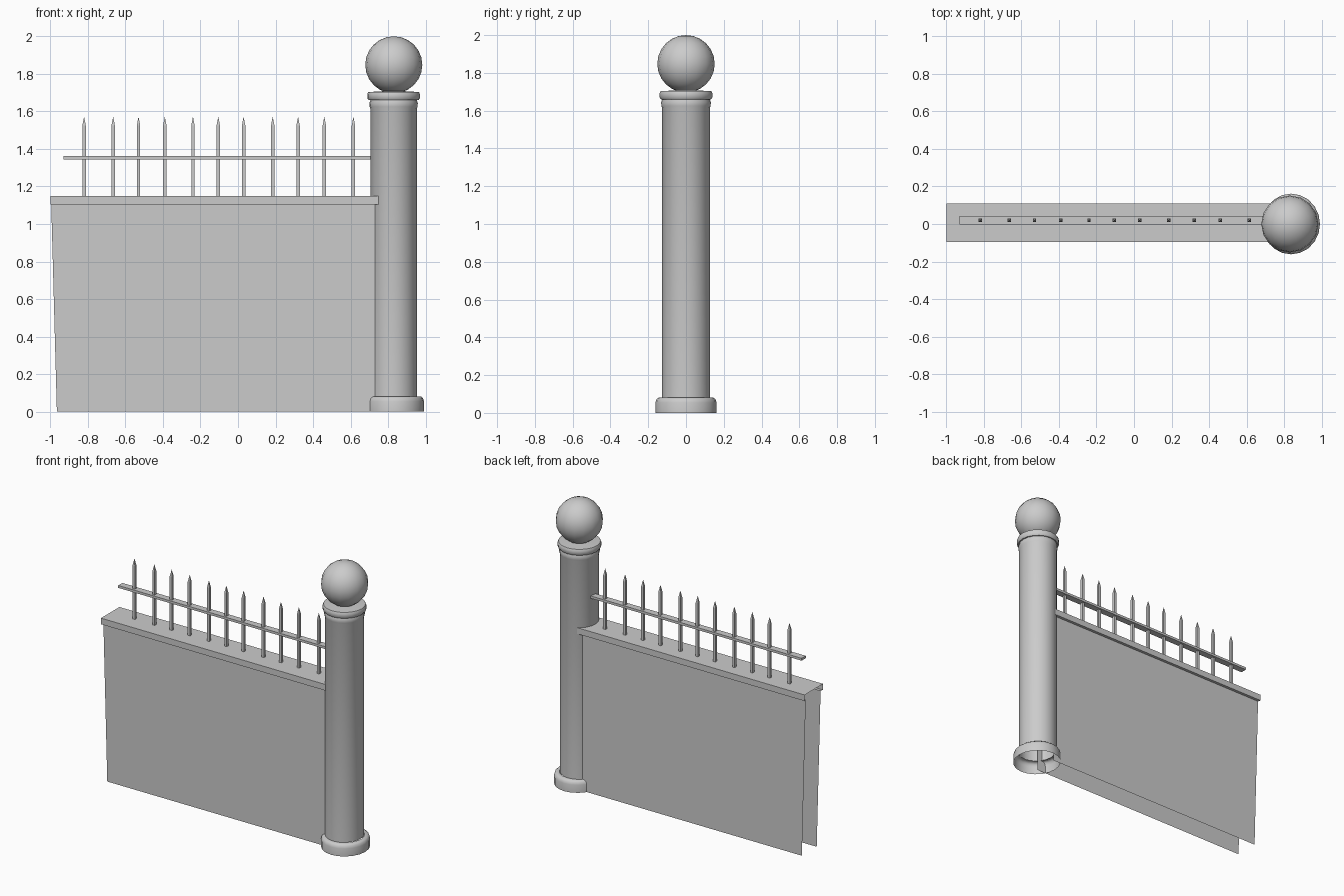
import bpy, bmesh
from math import sin, cos, pi

if "Cube" in bpy.data.objects:
    bpy.data.objects.remove(bpy.data.objects["Cube"])


def make(name, verts, faces, smooth=False):
    me = bpy.data.meshes.new(name)
    me.from_pydata(verts, [], faces)
    bm = bmesh.new()
    bm.from_mesh(me)
    bmesh.ops.recalc_face_normals(bm, faces=bm.faces)
    bm.to_mesh(me)
    bm.free()
    ob = bpy.data.objects.new(name, me)
    bpy.context.collection.objects.link(ob)
    if smooth:
        bpy.ops.object.select_all(action='DESELECT')
        ob.select_set(True)
        bpy.context.view_layer.objects.active = ob
        bpy.ops.object.shade_smooth_by_angle(angle=0.7)
    return ob


def lathe(name, profile, cx, sy=1.0, n=20):
    """Open surface of revolution; profile is (radius, z)."""
    verts = [(cx + r * cos(2 * pi * i / n), sy * r * sin(2 * pi * i / n), z)
             for r, z in profile for i in range(n)]
    faces = [(j * n + i, j * n + (i + 1) % n, (j + 1) * n + (i + 1) % n, (j + 1) * n + i)
             for j in range(len(profile) - 1) for i in range(n)]
    return make(name, verts, faces, True)


# Pillar: hollow base ring, shaft, collar moulding
lathe("pillar_base", [(.154, 0), (.154, .055), (.149, .072), (.138, .081), (.12, .081)], .837, 1.05)
lathe("pillar_shaft", [(.124, .0805), (.124, 1.615), (.128, 1.625), (.129, 1.645),
                       (.124, 1.66)], .829, 1.02)
lathe("pillar_collar", [(.12, 1.66), (.133, 1.66), (.14, 1.67), (.14, 1.692),
                        (.135, 1.703), (.05, 1.708)], .829)

# Ball finial
bpy.ops.mesh.primitive_uv_sphere_add(segments=16, ring_count=12, radius=.152,
                                     location=(.83, 0, 1.848))
ball = bpy.context.object
ball.name = "ball_finial"
bpy.ops.object.shade_smooth_by_angle(angle=0.7)

# Wall: open-ended shell with overhanging coping, (y, z, left x)
section = [(-.075, 0, -.965), (-.075, 1.105, -.995), (-.095, 1.105, -1), (-.095, 1.148, -1),
           (.11, 1.148, -1), (.11, 1.105, -1), (.09, 1.105, -.995), (.09, 0, -.965)]
n = len(section)
make("wall", [(x, y, z) for y, z, x in section] + [(.77, y, z) for y, z, x in section],
     [(i, i + 1, n + i + 1, n + i) for i in range(n - 1)])

# Rail
bpy.ops.mesh.primitive_cube_add(size=1, location=(-.09, .02, 1.353))
rail = bpy.context.object
rail.name = "rail"
rail.scale = (1.68, .046, .017)

# Pointed square bars
for k, x in enumerate([-.82, -.665, -.53, -.39, -.24, -.105, .03, .185, .32, .46, .615]):
    h = .009
    ring = [(-h, -h), (h, -h), (h, h), (-h, h)]
    verts = [(x + a, .02 + b, z) for z in (1.148, 1.525) for a, b in ring] + [(x, .02, 1.572)]
    faces = [(i, (i + 1) % 4, 4 + (i + 1) % 4, 4 + i) for i in range(4)]
    faces += [(4 + i, 4 + (i + 1) % 4, 8) for i in range(4)]
    make(f"bar_{k + 1}", verts, faces)
